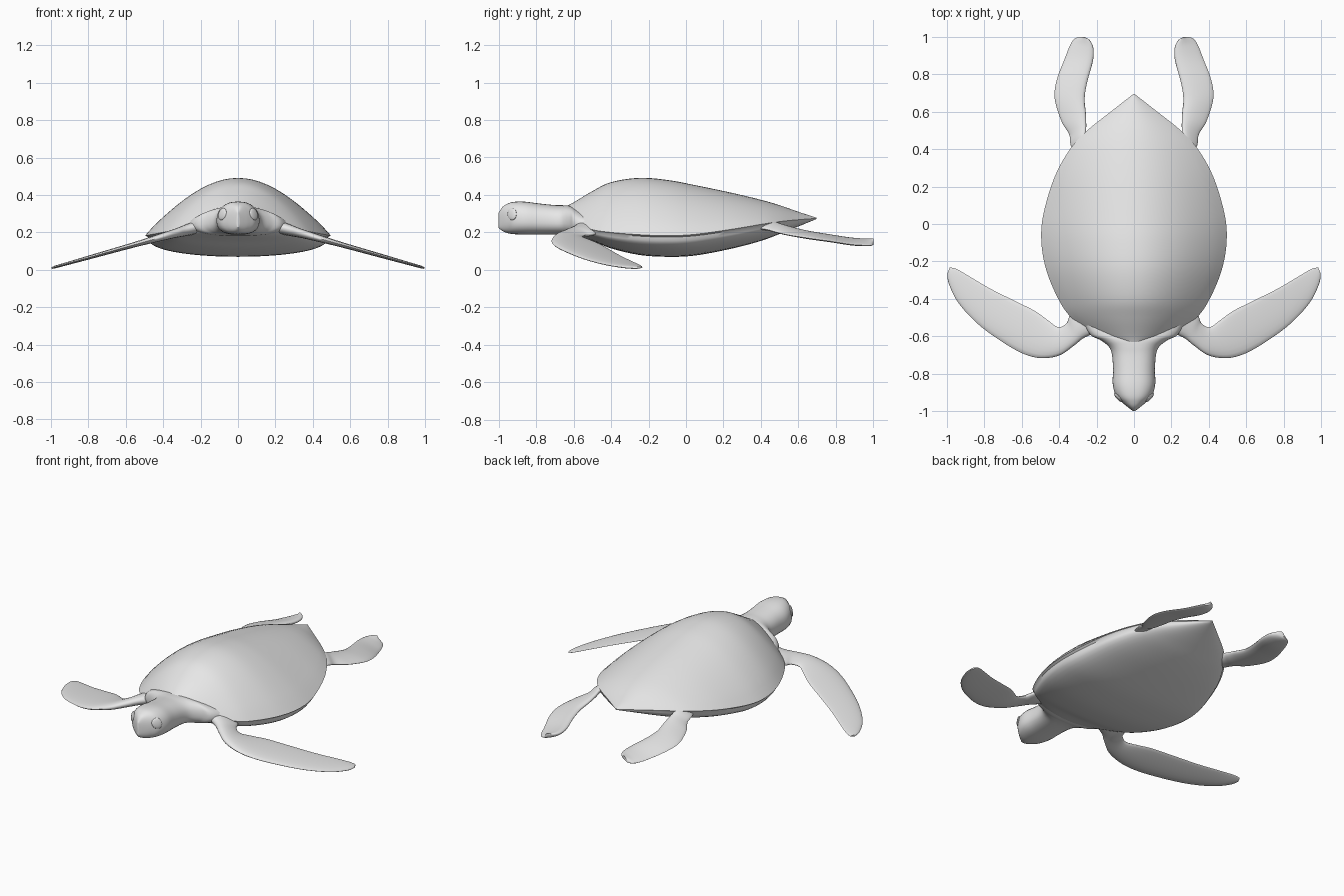
import bpy, bmesh
from math import sin, cos, pi, radians, copysign

cube = bpy.data.objects.get("Cube")
if cube:
    bpy.data.objects.remove(cube)

grey = bpy.data.materials.new("plain grey")
grey.use_nodes = True
grey.diffuse_color = (0.8, 0.8, 0.8, 1)
grey.node_tree.nodes["Principled BSDF"].inputs["Base Color"].default_value = (0.8, 0.8, 0.8, 1)


def smooth_stations(st, steps=5):
    """Catmull-Rom interpolation between the station tuples."""
    out = []
    for i in range(len(st) - 1):
        a, b, c, d = st[max(i - 1, 0)], st[i], st[i + 1], st[min(i + 2, len(st) - 1)]
        for k in range(steps):
            t = k / steps
            out.append([0.5 * (2 * q + (r - p) * t + (2 * p - 5 * q + 4 * r - s) * t * t
                               + (3 * q - p - 3 * r + s) * t ** 3)
                        for p, q, r, s in zip(a, b, c, d)])
    return out + [list(st[-1])]


def finish(obj, angle=45):
    obj.data.materials.append(grey)
    bpy.ops.object.select_all(action='DESELECT')
    obj.select_set(True)
    bpy.context.view_layer.objects.active = obj
    bpy.ops.object.shade_smooth_by_angle(angle=radians(angle))


def mirror(obj):
    obj.modifiers.new("Mirror", 'MIRROR').use_axis[0] = True


def loft(name, rings, angle=45):
    """Skin closed rings of points and cap both ends."""
    bm = bmesh.new()
    vr = [[bm.verts.new(p) for p in ring] for ring in rings]
    n = len(vr[0])
    for r0, r1 in zip(vr, vr[1:]):
        for j in range(n):
            bm.faces.new((r0[j], r0[(j + 1) % n], r1[(j + 1) % n], r1[j]))
    bm.faces.new(vr[0])
    bm.faces.new(vr[-1])
    bmesh.ops.recalc_face_normals(bm, faces=bm.faces)
    mesh = bpy.data.meshes.new(name)
    bm.to_mesh(mesh)
    bm.free()
    obj = bpy.data.objects.new(name, mesh)
    bpy.context.collection.objects.link(obj)
    finish(obj, angle)
    return obj


# Shell and belly: y, half width, rim height, top, bottom
shell = [(-0.64, 0.10, 0.27, 0.34, 0.20), (-0.6, 0.20, 0.25, 0.36, 0.185),
         (-0.5, 0.335, 0.215, 0.42, 0.155), (-0.4, 0.405, 0.2, 0.468, 0.115),
         (-0.25, 0.468, 0.188, 0.491, 0.08), (-0.1, 0.495, 0.183, 0.48, 0.07),
         (0.05, 0.485, 0.19, 0.452, 0.077), (0.25, 0.425, 0.218, 0.41, 0.115),
         (0.4, 0.342, 0.243, 0.374, 0.155), (0.5, 0.25, 0.258, 0.345, 0.192),
         (0.6, 0.125, 0.268, 0.31, 0.232), (0.695, 0.003, 0.275, 0.279, 0.271)]


def shell_ring(y, w, rim, top, bottom, n=24):
    ring = []
    for i in range(n + 1):
        u = 1 - 2 * i / n
        ring.append((w * u, y, rim + (top - rim) * max(cos(pi / 2 * u), 0) ** 0.9))
    for i in range(n + 1):
        t = pi * i / n
        ring.append((-0.97 * w * cos(t), y,
                     rim - 0.008 * min(1, w * 4) - (rim - bottom - 0.008 * min(1, w * 4)) * max(sin(t), 0) ** 0.8))
    return ring


loft("shell_and_belly", [shell_ring(*s) for s in smooth_stations(shell)])

# Head, neck and shoulders: y, half width, top, bottom
head = [(-1.0, 0.006, 0.305, 0.225), (-0.98, 0.032, 0.335, 0.208),
        (-0.955, 0.062, 0.352, 0.197), (-0.92, 0.095, 0.363, 0.191),
        (-0.86, 0.113, 0.364, 0.188), (-0.78, 0.112, 0.354, 0.188),
        (-0.7, 0.117, 0.346, 0.188), (-0.655, 0.135, 0.345, 0.187),
        (-0.62, 0.18, 0.342, 0.184), (-0.59, 0.235, 0.33, 0.18), (-0.5, 0.28, 0.3, 0.18)]


def head_ring(y, w, top, bottom, n=32):
    ring = []
    for i in range(n):
        c, s = cos(2 * pi * i / n), sin(2 * pi * i / n)
        x = w * copysign(abs(c) ** 0.8, c) * (1 - 0.1 * s)
        ring.append((x, y, (top + bottom) / 2 + (top - bottom) / 2 * copysign(abs(s) ** 0.85, s)))
    return ring


loft("head_and_neck", [head_ring(*s) for s in smooth_stations(head, 4)])

# Eyes: nearly flush lids on the sides of the head
bpy.ops.mesh.primitive_uv_sphere_add(segments=20, ring_count=12, radius=1)
eye = bpy.context.object
eye.name = "eyes"
for v in eye.data.vertices:
    x, y, z = v.co
    v.co = (0.084 + 0.012 * x + 0.018 * y - 0.006 * z, -0.928 + 0.024 * y, 0.298 + 0.032 * z)
finish(eye)
mirror(eye)


def flipper_ring(ax, ay, az, bx, by, bz, half, n=20):
    """Teardrop section from the first edge to the second."""
    ring = []
    for i in range(n):
        t = 2 * pi * i / n
        s = (1 - cos(t)) / 2
        h = half * sin(t) * (1.2 - 0.6 * s)
        ring.append((ax + (bx - ax) * s, ay + (by - ay) * s, az + (bz - az) * s + h))
    return ring


def flipper(name, stations):
    mirror(loft(name, [flipper_ring(*s) for s in smooth_stations(stations)], 60))


# Front flippers: leading edge x y, trailing edge x y, half thickness
front = [(0.14, -0.56, 0.24, -0.42, 0.04), (0.26, -0.605, 0.335, -0.48, 0.032),
         (0.32, -0.65, 0.36, -0.53, 0.026), (0.4, -0.703, 0.405, -0.552, 0.022),
         (0.5, -0.717, 0.46, -0.515, 0.018), (0.6, -0.69, 0.53, -0.465, 0.015),
         (0.72, -0.62, 0.64, -0.41, 0.013), (0.84, -0.53, 0.77, -0.345, 0.011),
         (0.94, -0.42, 0.88, -0.28, 0.009), (0.99, -0.32, 0.95, -0.24, 0.008),
         (0.998, -0.265, 0.985, -0.233, 0.005)]
slope = lambda x: 0.29 - 0.281 * x
flipper("front_flippers", [(a, b, slope(a), c, d, slope(c), h) for a, b, c, d, h in front])

# Rear flippers: inner edge x y, outer edge x y, height, half thickness
rear = [(0.18, 0.36, 0.3, 0.33, 0.24, 0.025), (0.25, 0.47, 0.338, 0.42, 0.232, 0.022),
        (0.255, 0.53, 0.347, 0.48, 0.216, 0.02), (0.257, 0.59, 0.388, 0.55, 0.2, 0.019),
        (0.264, 0.67, 0.424, 0.67, 0.181, 0.019), (0.25, 0.76, 0.413, 0.77, 0.167, 0.018),
        (0.22, 0.87, 0.372, 0.88, 0.15, 0.018), (0.217, 0.94, 0.342, 0.955, 0.145, 0.017),
        (0.237, 0.983, 0.318, 0.99, 0.146, 0.015), (0.265, 1.0, 0.29, 1.0, 0.15, 0.01)]
flipper("rear_flippers", [(a, b, z + 0.014, c, d, z - 0.014, h) for a, b, c, d, z, h in rear])
